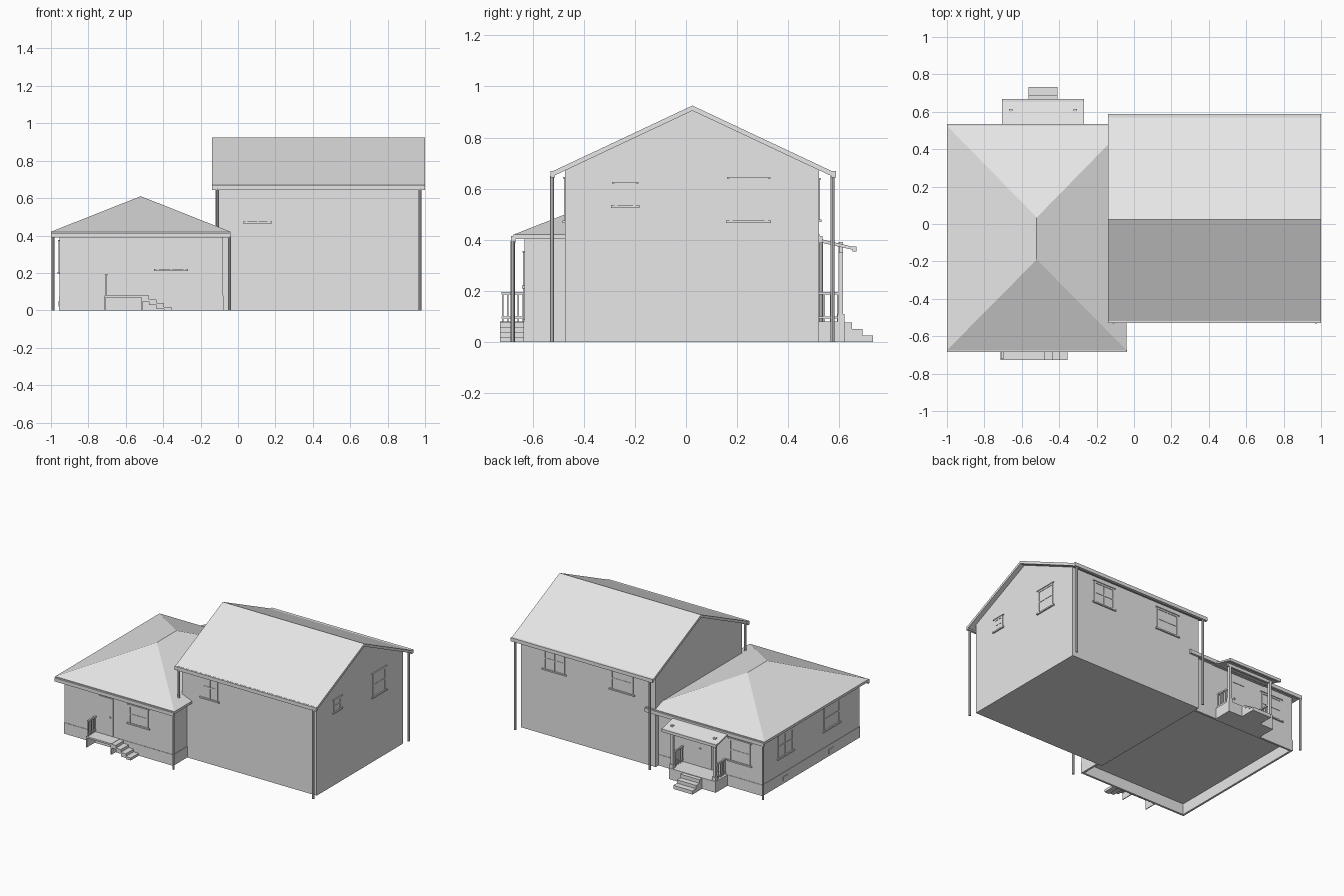
import bpy, bmesh, math
from mathutils import Vector

if "Cube" in bpy.data.objects:
    bpy.data.objects.remove(bpy.data.objects["Cube"])

mat = bpy.data.materials.new("plain_grey")
mat.diffuse_color = (0.8, 0.8, 0.8, 1)
mat.use_nodes = True
mat.node_tree.nodes["Principled BSDF"].inputs["Base Color"].default_value = mat.diffuse_color


def finish(name, bm):
    bmesh.ops.recalc_face_normals(bm, faces=bm.faces)
    me = bpy.data.meshes.new(name)
    bm.to_mesh(me)
    bm.free()
    me.materials.append(mat)
    ob = bpy.data.objects.new(name, me)
    bpy.context.collection.objects.link(ob)
    return ob


def add_box(bm, x0, x1, y0, y1, z0, z1):
    vs = bmesh.ops.create_cube(bm, size=1)["verts"]
    for v in vs:
        v.co = Vector(((x0 + x1) / 2 + v.co.x * (x1 - x0),
                       (y0 + y1) / 2 + v.co.y * (y1 - y0),
                       (z0 + z1) / 2 + v.co.z * (z1 - z0)))


def boxes(name, *ext):
    bm = bmesh.new()
    for e in ext:
        add_box(bm, *e)
    return finish(name, bm)


def extrude_x(name, profile, x0, x1):
    """Closed (y, z) profile swept along x."""
    bm = bmesh.new()
    f = bm.faces.new([bm.verts.new((x0, y, z)) for y, z in profile])
    r = bmesh.ops.extrude_face_region(bm, geom=[f])
    for v in r["geom"]:
        if isinstance(v, bmesh.types.BMVert):
            v.co.x = x1
    return finish(name, bm)


def spout(name, x, y, z0, z1, r=0.008):
    bm = bmesh.new()
    res = bmesh.ops.create_cone(bm, cap_ends=True, segments=8, radius1=r, radius2=r, depth=z1 - z0)
    for v in res["verts"]:
        v.co += Vector((x, y, (z0 + z1) / 2))
    return finish(name, bm)


def on_wall(face, plane, u0, u1, d0, d1, z0, z1):
    """Box extents for a piece standing d0..d1 out from a wall plane."""
    s = 1 if face[1] == "+" else -1
    a, b = sorted((plane + s * d0, plane + s * d1))
    return (a, b, u0, u1, z0, z1) if face[0] == "x" else (u0, u1, a, b, z0, z1)


def opening(name, face, plane, u0, u1, z0, z1, door=False):
    t, w = 0.012, on_wall
    um, zm = (u0 + u1) / 2, (z0 + z1) / 2
    parts = [w(face, plane, u0, u1, -0.004, 0.001, z0, z1),
             w(face, plane, u0, u0 + t, -0.004, 0.005, z0, z1),
             w(face, plane, u1 - t, u1, -0.004, 0.005, z0, z1),
             w(face, plane, u0, u1, -0.004, 0.005, z1 - t, z1)]
    if not door:
        parts += [w(face, plane, u0 - 0.013, u1 + 0.013, -0.004, 0.010, z0 - 0.005, z0 + 0.005),
                  w(face, plane, u0 - 0.010, u1 + 0.010, -0.004, 0.008, z1, z1 + 0.006),
                  w(face, plane, u0, u1, -0.004, 0.004, zm - 0.005, zm + 0.005),
                  w(face, plane, um - 0.004, um + 0.004, -0.004, 0.003, z0, z1)]
    else:
        parts += [w(face, plane, u1 - 0.03, u1 - 0.02, 0, 0.008, zm - 0.01, zm)]
    boxes(name, *parts)


# Two-storey block
MX0, MX1, MY0, MY1 = -0.12, 0.965, -0.473, 0.52
RY, RZ, SL = 0.025, 0.925, 0.47
extrude_x("main_walls", [(MY0, 0), (MY1, 0), (MY1, RZ - 0.019 - SL * (MY1 - RY)),
                         (RY, RZ - 0.019), (MY0, RZ - 0.019 - SL * (RY - MY0))], MX0, MX1)

# Gable roof slab
E0, E1 = -0.518, 0.572
z0, z1 = RZ - SL * (RY - E0), RZ - SL * (E1 - RY)
extrude_x("main_roof", [(E0, z0), (RY, RZ), (E1, z1), (E1, z1 - 0.02),
                        (RY, RZ - 0.02), (E0, z0 - 0.02)], -0.14, 1.0)
for n, ya, yb in (("front", -0.53, -0.512), ("back", 0.568, 0.588)):
    boxes("main_gutter_" + n, (-0.14, 1.0, ya, yb, 0.643, 0.669))
for i, (x, y, zb) in enumerate([(-0.11, -0.525, 0.4), (0.973, -0.525, 0),
                                (-0.11, 0.574, 0), (0.973, 0.574, 0)]):
    spout("main_downspout_%d" % i, x, y, zb, 0.65)

# Main windows
opening("main_front_window", "y-", MY0, 0.04, 0.17, 0.47, 0.64)
opening("gable_small_window", "x+", MX1, -0.28, -0.195, 0.53, 0.62)
opening("gable_large_window", "x+", MX1, 0.17, 0.32, 0.47, 0.64)
opening("main_back_window_a", "y+", MY1, 0.61, 0.78, 0.475, 0.635)
opening("main_back_window_b", "y+", MY1, 0.06, 0.24, 0.475, 0.635)

# Single-storey wing with a hollow foundation skirt
AX0, AX1, AY0, AY1 = -0.955, -0.08, -0.632, 0.485
boxes("wing_walls", (AX0, AX1, AY0, AY1, 0.08, 0.405))
f, t = 0.003, 0.012
boxes("wing_foundation",
      (AX0 - f, AX1 + f, AY0 - f, AY0 + t, 0, 0.08), (AX0 - f, AX1 + f, AY1 - t, AY1 + f, 0, 0.08),
      (AX0 - f, AX0 + t, AY0, AY1, 0, 0.08), (AX1 - t, AX1 + f, AY0, AY1, 0, 0.08))
boxes("foundation_vents", *[on_wall("x-", AX0, y - 0.03, y + 0.03, 0, 0.006, 0.02, 0.05)
                            for y in (-0.3, 0.22)])

# Hip roof: flat soffit, short fascia, four slopes
bm = bmesh.new()
corners = [(-1.0, -0.675), (-0.04, -0.675), (-0.04, 0.525), (-1.0, 0.525)]
lo = [bm.verts.new((x, y, 0.402)) for x, y in corners]
up = [bm.verts.new((x, y, 0.42)) for x, y in corners]
ra, rb = bm.verts.new((-0.52, -0.19, 0.61)), bm.verts.new((-0.52, 0.035, 0.61))
bm.faces.new(lo)
for i in range(4):
    j = (i + 1) % 4
    bm.faces.new((lo[i], lo[j], up[j], up[i]))
for fv in ((up[0], up[1], ra), (up[1], up[2], rb, ra), (up[2], up[3], rb), (up[3], up[0], ra, rb)):
    bm.faces.new(fv)
finish("wing_roof", bm)
boxes("wing_gutter_front", (-1.0, -0.04, -0.685, -0.668, 0.388, 0.414))
boxes("wing_gutter_back", (-1.0, -0.04, 0.518, 0.535, 0.388, 0.414))
spout("wing_downspout_front", -0.045, -0.678, 0, 0.395)
spout("wing_downspout_back", -0.99, 0.528, 0, 0.395)

# Wing doors and windows
opening("front_door", "y-", AY0, -0.675, -0.56, 0.085, 0.355, True)
opening("wing_front_window", "y-", AY0, -0.435, -0.28, 0.215, 0.35)
opening("wing_left_window_a", "x-", AX0, 0.135, 0.305, 0.2, 0.37)
opening("wing_left_window_b", "x-", AX0, -0.4, -0.22, 0.2, 0.37)
opening("back_door", "y+", AY1, -0.55, -0.43, 0.085, 0.345, True)
opening("wing_back_window", "y+", AY1, -0.86, -0.69, 0.19, 0.35)


def railing(name, x, y0, y1):
    n = 5
    parts = [(x - 0.006, x + 0.006, y0, y1, 0.185, 0.195), (x - 0.005, x + 0.005, y0, y1, 0.092, 0.1)]
    for i in range(n):
        y = y0 + 0.005 + (y1 - y0 - 0.01) * i / (n - 1)
        parts.append((x - 0.003, x + 0.003, y - 0.003, y + 0.003, 0.08, 0.19))
    boxes(name, *parts)


# Front landing on side panels, with steps falling to the right
boxes("front_landing", (-0.715, -0.51, -0.727, AY0, 0.068, 0.08),
      (-0.715, -0.709, -0.727, AY0, 0, 0.07), (-0.516, -0.51, -0.727, AY0, 0, 0.07))
boxes("front_steps", *[(-0.515 + 0.04 * i, -0.475 + 0.04 * i, -0.727, AY0 - 0.004,
                        0.048 - 0.02 * i if i < 3 else 0, 0.078 - 0.02 * i) for i in range(4)])
railing("front_railing", -0.705, -0.722, AY0)

# Back porch: deck, steps, posts, railings and lean-to roof
boxes("porch_deck", (-0.675, -0.297, AY1, 0.622, 0, 0.08))
boxes("porch_steps", (-0.565, -0.41, 0.62, 0.65, 0, 0.076), (-0.565, -0.41, 0.65, 0.69, 0, 0.05),
      (-0.565, -0.41, 0.69, 0.732, 0, 0.026))
for side, x in (("left", -0.658), ("right", -0.315)):
    boxes("porch_post_" + side, (x - 0.009, x + 0.009, 0.597, 0.615, 0.08, 0.392),
          (x - 0.014, x + 0.014, 0.592, 0.62, 0.08, 0.11))
    railing("porch_railing_" + side, x, AY1, 0.598)
boxes("porch_beam", (-0.675, -0.298, 0.598, 0.614, 0.348, 0.374))
extrude_x("porch_roof", [(0.47, 0.416), (0.655, 0.372), (0.655, 0.36), (0.47, 0.402)], -0.707, -0.267)
boxes("porch_gutter", (-0.707, -0.267, 0.652, 0.667, 0.353, 0.374))
